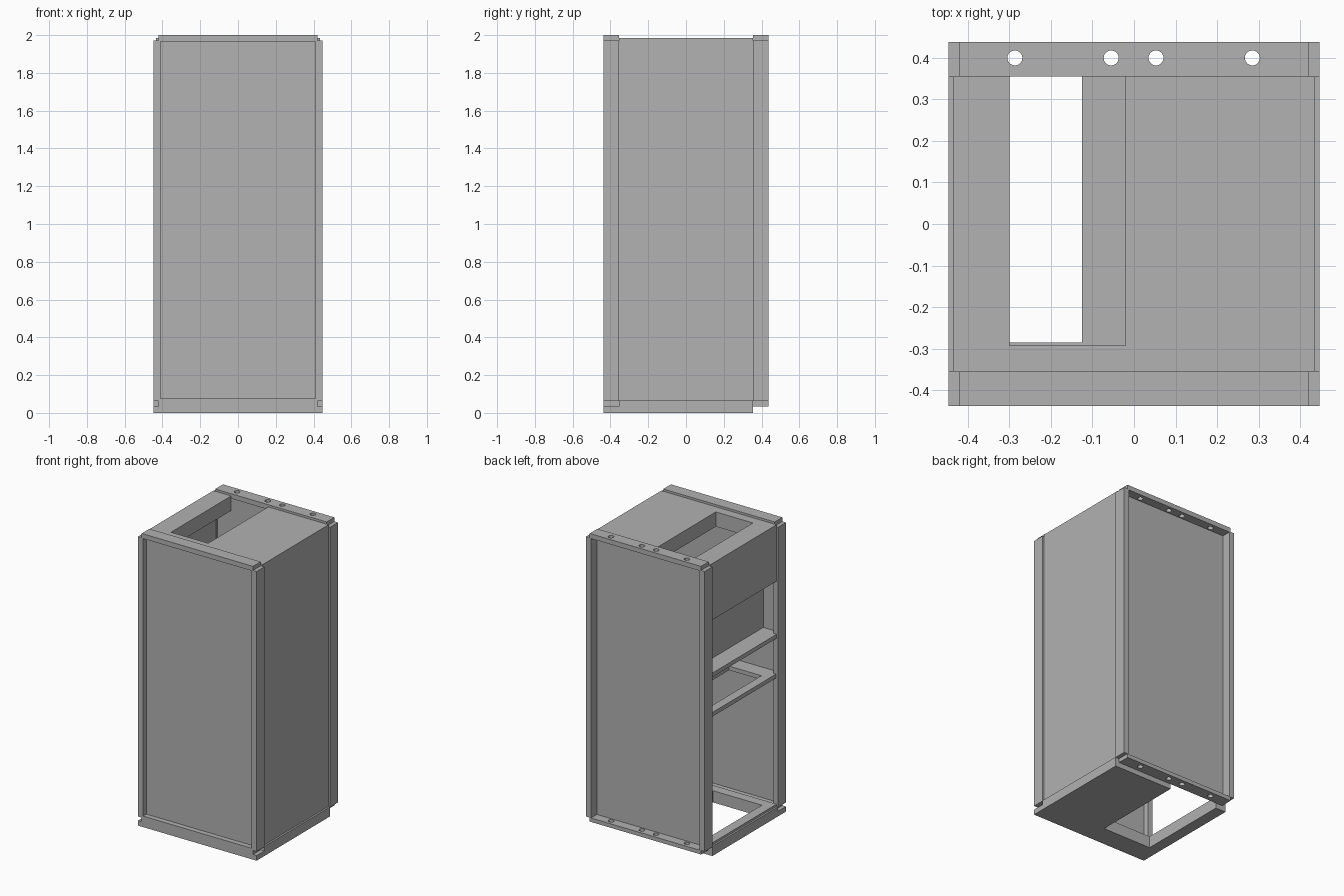
import bpy
import bmesh

cube = bpy.data.objects.get("Cube")
if cube:
    bpy.data.objects.remove(cube, do_unlink=True)

grey = bpy.data.materials.new("sheet_metal_grey")
grey.use_nodes = True
COLOR = (0.445, 0.445, 0.445, 1)
grey.diffuse_color = COLOR
grey.node_tree.nodes["Principled BSDF"].inputs["Base Color"].default_value = COLOR

W, D = 0.447, 0.438      # half width and half depth of the cabinet
IN_Y = 0.355             # inner edge of the corner posts
SIDE = 0.435             # outer face of the side panels


def prism(name, outline, z0, z1):
    """Extrude a flat outline from z0 to z1."""
    bm = bmesh.new()
    base = bm.faces.new([bm.verts.new((x, y, z0)) for x, y in outline])
    top = bmesh.ops.extrude_face_region(bm, geom=[base])["geom"]
    verts = [v for v in top if isinstance(v, bmesh.types.BMVert)]
    bmesh.ops.translate(bm, verts=verts, vec=(0, 0, z1 - z0))
    bmesh.ops.recalc_face_normals(bm, faces=bm.faces)
    mesh = bpy.data.meshes.new(name)
    bm.to_mesh(mesh)
    bm.free()
    mesh.materials.append(grey)
    obj = bpy.data.objects.new(name, mesh)
    bpy.context.collection.objects.link(obj)
    return obj


def box(name, x0, x1, y0, y1, z0, z1):
    return prism(name, [(x0, y0), (x1, y0), (x1, y1), (x0, y1)], z0, z1)


def notched_plate(name, x, y0, y1, hole, z0, z1):
    """Plate with a rectangular cut-out that is open at the back."""
    h0, h1, hy = hole
    prism(name, [(-x, y0), (x, y0), (x, y1), (h1, y1), (h1, hy),
                 (h0, hy), (h0, y1), (-x, y1)], z0, z1)


def drill(rail):
    """Cut the four round fixing holes through a back rail."""
    for x in (-0.287, -0.055, 0.053, 0.285):
        bpy.ops.mesh.primitive_cylinder_add(vertices=32, radius=0.018, depth=3,
                                            location=(x, 0.4, 1))
        cutter = bpy.context.object
        cutter.hide_render = True
        mod = rail.modifiers.new("fixing_hole", "BOOLEAN")
        mod.object = cutter
        mod.operation = "DIFFERENCE"
        mod.solver = "EXACT"
        bpy.context.view_layer.objects.active = rail
        bpy.ops.object.modifier_apply(modifier=mod.name)
        bpy.data.objects.remove(cutter, do_unlink=True)


# Corner posts
for sx, side in ((-1, "right"), (1, "left")):
    for sy, end in ((-1, "front"), (1, "back")):
        xs = sorted((sx * 0.41, sx * W))
        ys = sorted((sy * IN_Y, sy * D))
        box(f"{end}_{side}_post", *xs, *ys, 0.062, 1.972)

# Rails across the top and bottom of the front and back
box("front_top_rail", -0.42, 0.42, -D, -IN_Y, 1.967, 2)
box("front_bottom_rail", -0.42, 0.42, -D, -IN_Y, 0.035, 0.075)
drill(box("back_top_rail", -0.42, 0.42, IN_Y, D, 1.967, 2))
drill(box("back_bottom_rail", -0.42, 0.42, IN_Y, D, 0.035, 0.062))

# Base with its floor opening
floor_hole = (-0.37, 0.0, -0.29)
notched_plate("base_plate", W, -D, IN_Y, floor_hole, 0, 0.035)
notched_plate("base_frame", W, -IN_Y, IN_Y, floor_hole, 0.035, 0.065)
notched_plate("floor_plate", SIDE, -IN_Y, IN_Y, floor_hole, 0.065, 0.08)

# Recessed front and back panels
box("front_panel", -0.412, 0.412, -0.403, -0.39, 0.07, 1.97)
box("back_panel", -0.412, 0.412, 0.362, 0.375, 0.05, 1.97)

# Closed left side and upper part of the right side
box("left_side_panel", 0.415, SIDE, -IN_Y, IN_Y, 0.07, 1.985)
box("right_upper_panel", -SIDE, -0.415, -IN_Y, IN_Y, 1.627, 1.985)

# Top plate with its opening and the downturned collar around it
top_hole = (-0.3, -0.02, -0.293)
notched_plate("top_plate", 0.415, -IN_Y, IN_Y, top_hole, 1.965, 1.985)
box("collar_right", -0.312, -0.3, -0.305, IN_Y, 1.885, 1.97)
box("collar_left", -0.02, -0.008, -0.305, IN_Y, 1.885, 1.97)
box("collar_front", -0.3, -0.02, -0.305, -0.293, 1.885, 1.97)

# Shallow niche in the open right side
for name, z0, z1 in (("niche_ceiling", 1.6, 1.627), ("niche_floor", 1.21, 1.238)):
    box(name, -SIDE, -0.3, -IN_Y, IN_Y, z0, z1)
    box(name + "_tongue", -0.41, -0.3, -0.39, -IN_Y, z0, z1)
box("niche_wall", -0.31, -0.3, -0.39, 0.362, 1.21, 1.627)

# Middle shelf with its opening
notched_plate("middle_shelf", SIDE - 0.005, -IN_Y, IN_Y, (-0.37, -0.125, -0.285), 0.937, 0.965)
box("middle_shelf_tongue", -0.41, 0.41, -0.39, -IN_Y, 0.937, 0.965)
